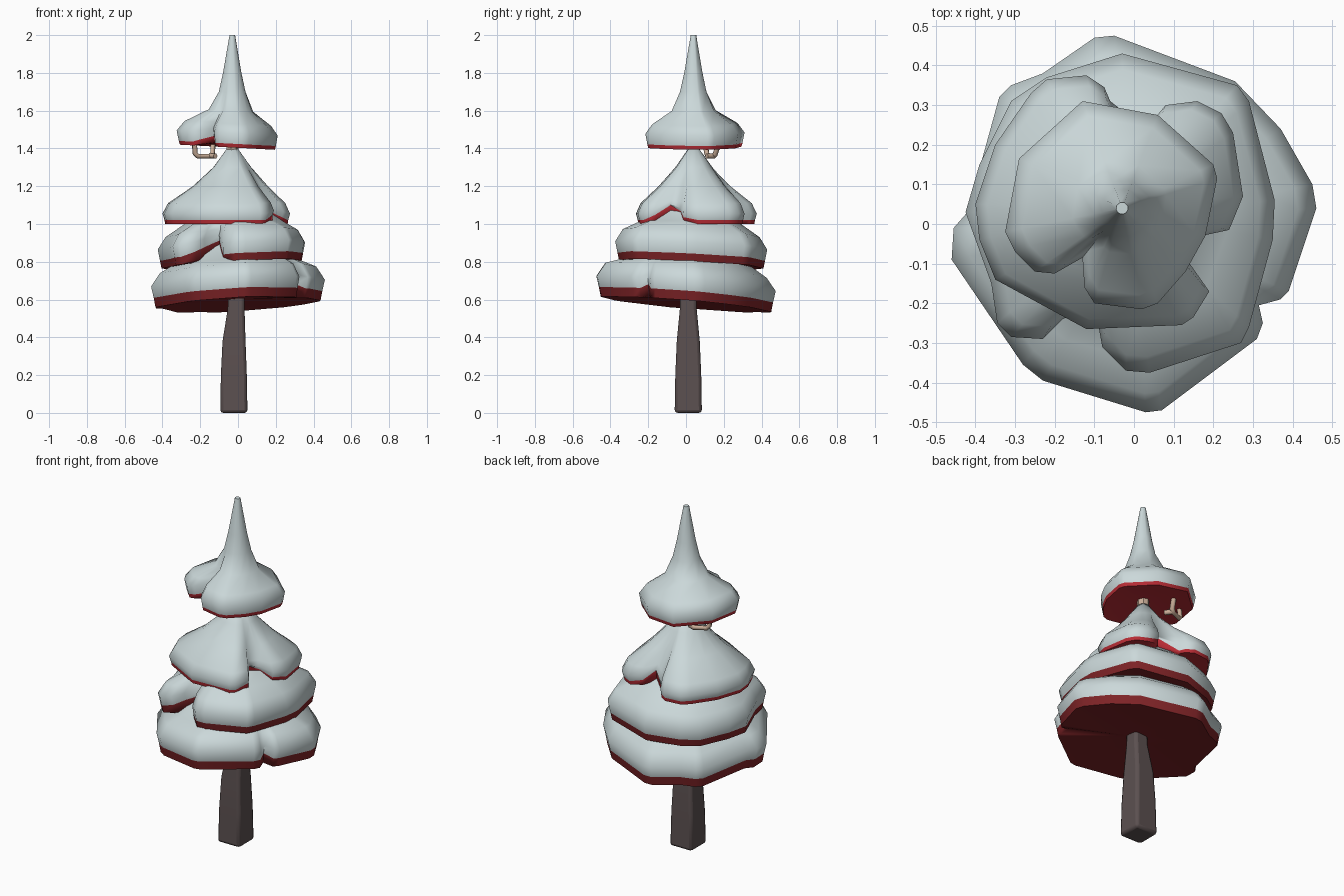
import bpy, bmesh, math
from mathutils import Vector

if "Cube" in bpy.data.objects:
    bpy.data.objects.remove(bpy.data.objects["Cube"])


def material(name, rgb):
    m = bpy.data.materials.new(name)
    m.diffuse_color = (*rgb, 1)
    m.use_nodes = True
    m.node_tree.nodes["Principled BSDF"].inputs["Base Color"].default_value = m.diffuse_color
    return m


SNOW = material("snow", (0.6, 0.69, 0.7))
RED = material("bright red", (0.48, 0.025, 0.035))
MAROON = material("dark red", (0.21, 0.017, 0.02))
BARK = material("dark bark", (0.105, 0.08, 0.08))
TAN = material("tan wood", (0.6, 0.43, 0.32))


def finish(name, bm, mats, limit):
    """Smooth shading, sharp at steep angles and colour borders."""
    bmesh.ops.recalc_face_normals(bm, faces=bm.faces)
    for f in bm.faces:
        f.smooth = True
    for e in bm.edges:
        if len(e.link_faces) == 2:
            a, b = e.link_faces
            e.smooth = (a.material_index == b.material_index
                        and e.calc_face_angle(0) < math.radians(limit))
    me = bpy.data.meshes.new(name)
    bm.to_mesh(me)
    bm.free()
    for m in mats:
        me.materials.append(m)
    ob = bpy.data.objects.new(name, me)
    bpy.context.collection.objects.link(ob)
    return ob


def loft(bm, rings, mat_rule):
    vs = [[bm.verts.new(p) for p in r] for r in rings]
    n = len(vs[0])
    for k in range(len(vs) - 1):
        for i in range(n):
            j = (i + 1) % n
            f = bm.faces.new((vs[k][i], vs[k][j], vs[k + 1][j], vs[k + 1][i]))
            f.material_index = mat_rule(k)
    return vs


def tier(name, centre, outline, notches, plane, profile, red):
    """Snowy bough layer: outline scaled through a (height, scale) profile."""
    c = Vector(centre)
    offs = [Vector(p) - c for p in outline]
    mean = sum(o.length for o in offs) / len(offs)
    z0, sx, sy = plane
    rings = []
    for k, (h, s) in enumerate(profile):
        t = min(1, max(0, (k - 3) / 2))     # fade lobes and tilt upward
        ring = []
        for i, o in enumerate(offs):
            q = o.lerp(o.normalized() * mean, t) * s
            z = z0 + (sx * o.x + sy * o.y) * (1 - t) + h
            if k < 4:                       # lift the skirt at the notches
                z += notches.get(i, 0) * (0.05, 0.08, 0.05, 0.015)[k]
            ring.append((c.x + q.x, c.y + q.y, z))
        rings.append(ring)
    bm = bmesh.new()
    vs = loft(bm, rings, lambda k: 1 if k == 0 else 0)
    n = len(offs)
    # red underside
    mid = bm.verts.new((c.x, c.y, z0 + 0.03))
    for i in range(n):
        bm.faces.new((mid, vs[0][(i + 1) % n], vs[0][i])).material_index = 1
    bm.faces.new(vs[-1])
    finish(name, bm, [SNOW, red], 75)


tier("bottom_tier", (0, 0),
     [(-.46, -.09), (-.28, -.355), (-.23, -.395), (.03, -.475), (.07, -.47),
      (.31, -.29), (.325, -.25), (.315, -.205), (.37, -.19), (.39, -.17),
      (.46, .04), (.45, .1), (.37, .24), (.255, .36), (-.05, .475), (-.1, .47),
      (-.23, .38), (-.31, .35), (-.34, .32), (-.42, .03), (-.455, -.01)],
     {7: .3}, (.575, .05, -.08),
     [(0, .95), (.05, .97), (.11, 1), (.18, .9), (.22, .75), (.33, .45), (.5, .15)],
     MAROON)

tier("lower_middle_tier", (-.02, .03),
     [(-.425, .03), (-.36, -.15), (-.345, -.25), (-.31, -.285), (-.23, -.29),
      (-.18, -.24), (-.1, -.2), (-.08, -.31), (-.02, -.37), (.04, -.375),
      (.27, -.3), (.29, -.26), (.35, -.04), (.355, .06), (.29, .31), (.26, .35),
      (-.03, .43), (-.22, .37), (-.31, .31), (-.39, .15)],
     {4: .3, 5: .6, 6: 1}, (.785, .05, -.05),
     [(0, .95), (.04, .97), (.1, 1), (.165, .9), (.22, .68), (.3, .42), (.45, .15)],
     MAROON)

tier("upper_middle_tier", (-.03, .04),
     [(-.4, .05), (-.39, -.04), (-.35, -.14), (-.12, -.265), (.12, -.255),
      (.15, -.235), (.19, -.17), (.13, -.085), (.17, -.03), (.24, -.015),
      (.275, .07), (.25, .23), (.22, .28), (.16, .31), (.08, .3), (.03, .24),
      (-.06, .31), (-.075, .345), (-.12, .375), (-.22, .365), (-.26, .33), (-.35, .2)],
     {6: .35, 7: 1, 8: .6, 9: .2, 14: .3, 15: .9}, (1.0, 0, 0),
     [(0, .96), (.02, .97), (.055, 1), (.11, .92), (.2, .61), (.3, .32), (.4, .09)],
     RED)

tier("top_tier", (-.03, .04),
     [(-.325, -.02), (-.3, -.07), (-.25, -.12), (-.2, -.125), (-.13, -.085),
      (-.125, -.16), (-.1, -.2), (.02, -.215), (.06, -.2), (.13, -.12), (.18, -.03),
      (.21, .115), (.2, .15), (.06, .275), (-.13, .31), (-.29, .165)],
     {3: .2, 4: .45}, (1.405, -.05, 0),
     [(0, .94), (.02, .96), (.075, 1), (.125, .86), (.195, .46), (.295, .29),
      (.395, .2), (.595, .06)],
     RED)


def column(name, stations, sides, mat, turn=0):
    bm = bmesh.new()
    rings = [[(x + r * math.cos(turn + math.tau * i / sides),
               y + r * math.sin(turn + math.tau * i / sides), z)
              for i in range(sides)] for x, y, z, r in stations]
    vs = loft(bm, rings, lambda k: 0)
    bm.faces.new(vs[0])
    bm.faces.new(vs[-1])
    return finish(name, bm, [mat], 50)


# Square trunk with softened corners, and the pale stem under the top tier
trunk = column("trunk", [(-.022, .012, 0, .102), (-.022, .012, .2, .097),
                         (-.021, .012, .38, .086), (-.01, .012, .55, .063),
                         (-.008, .015, .75, .058)], 4, BARK, math.pi / 4)
bev = trunk.modifiers.new("soft_corners", 'BEVEL')
bev.width = 0.016
bev.segments = 2
bev.limit_method = 'ANGLE'
bev.angle_limit = math.radians(40)
column("stem", [(-.03, .04, 1.37, .034), (-.03, .04, 1.44, .032)], 7, TAN)

# Small bent twig hanging under the top tier
cu = bpy.data.curves.new("twig", 'CURVE')
cu.dimensions = '3D'
cu.bevel_depth = 0.014
cu.bevel_resolution = 1
cu.use_fill_caps = True
for pts in ([(-.23, .1, 1.43), (-.228, .11, 1.375), (-.215, .115, 1.36),
             (-.15, .145, 1.358), (-.135, .155, 1.37), (-.13, .18, 1.45)],
            [(-.145, .145, 1.36), (-.12, .11, 1.36)]):
    sp = cu.splines.new('POLY')
    sp.points.add(len(pts) - 1)
    for p, co in zip(sp.points, pts):
        p.co = (*co, 1)
cu.materials.append(TAN)
twig = bpy.data.objects.new("twig", cu)
bpy.context.collection.objects.link(twig)
